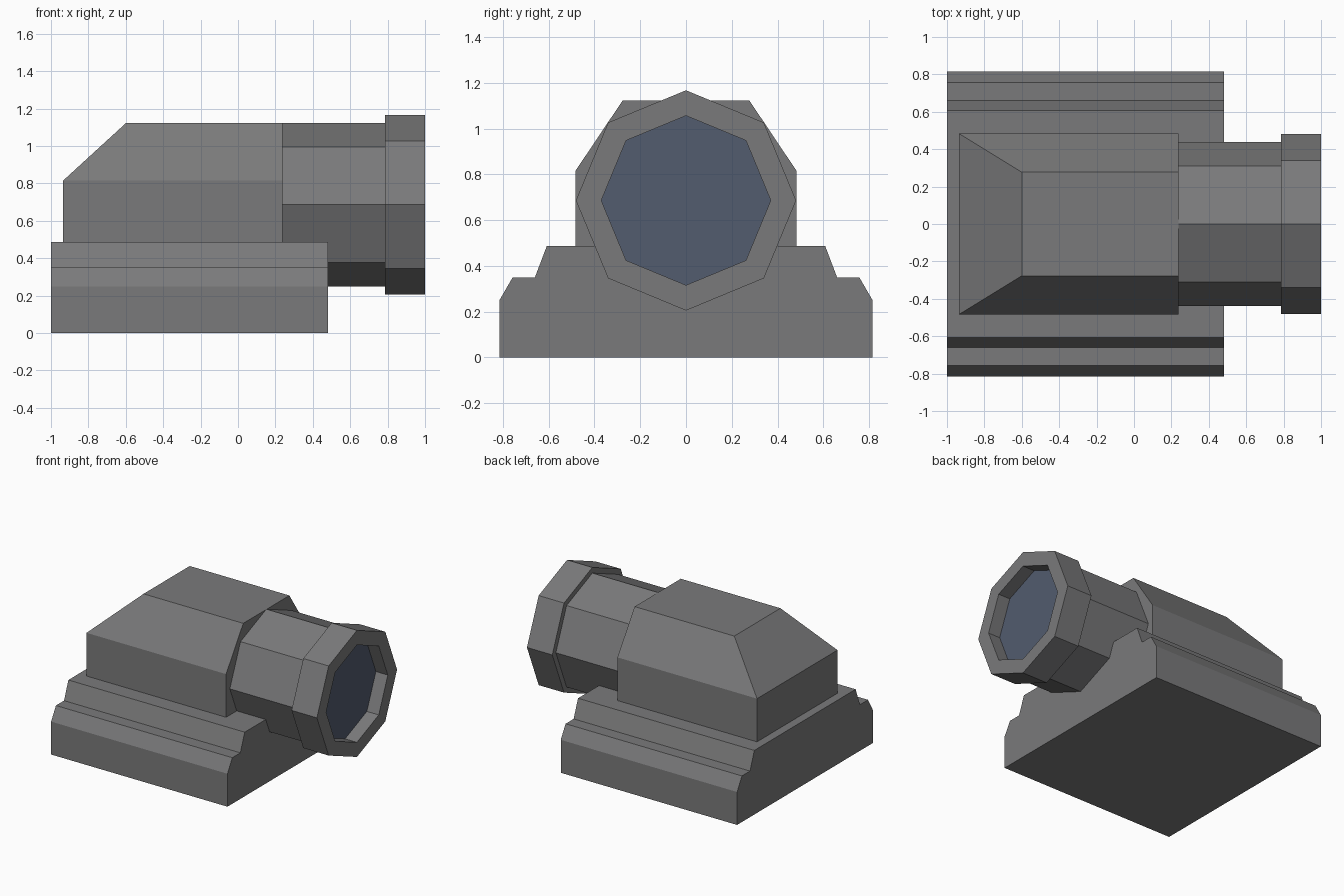
import bpy, bmesh, math

if "Cube" in bpy.data.objects:
    bpy.data.objects.remove(bpy.data.objects["Cube"])


def material(name, color):
    mat = bpy.data.materials.new(name)
    mat.diffuse_color = (*color, 1)
    mat.use_nodes = True
    mat.node_tree.nodes["Principled BSDF"].inputs["Base Color"].default_value = mat.diffuse_color
    return mat


dark_grey = material("dark_grey", (0.195, 0.195, 0.198))
blue_glass = material("blue_glass", (0.085, 0.106, 0.156))


def loft(name, rings, mat=dark_grey):
    """Join matching rings of points with quads and cap both ends."""
    bm = bmesh.new()
    loops = [[bm.verts.new(p) for p in ring] for ring in rings]
    n = len(loops[0])
    for a, b in zip(loops, loops[1:]):
        for i in range(n):
            j = (i + 1) % n
            bm.faces.new((a[i], a[j], b[j], b[i]))
    bm.faces.new(loops[0][::-1])
    bm.faces.new(loops[-1])
    bmesh.ops.recalc_face_normals(bm, faces=bm.faces)
    mesh = bpy.data.meshes.new(name)
    bm.to_mesh(mesh)
    bm.free()
    mesh.materials.append(mat)
    obj = bpy.data.objects.new(name, mesh)
    bpy.context.collection.objects.link(obj)
    return obj


def octagon(x, r, z=0.686):
    return [(x, r * math.cos(i * math.pi / 4), z + r * math.sin(i * math.pi / 4))
            for i in range(8)]


def rect(x0, x1, y, z):
    return [(x0, -y, z), (x1, -y, z), (x1, y, z), (x0, y, z)]


# Stepped base: mirrored half profile extruded along x
half = [(0.815, 0), (0.815, 0.25), (0.757, 0.35), (0.66, 0.35), (0.608, 0.487)]
profile = half + [(-y, z) for y, z in reversed(half)]
loft("base", [[(x, y, z) for y, z in profile] for x in (-1.0, 0.482)])

# Housing with chamfered sides and sloped rear
loft("housing", [rect(-0.935, 0.238, 0.483, 0.487),
                 rect(-0.935, 0.238, 0.483, 0.815),
                 rect(-0.6, 0.238, 0.277, 1.122)])

# Eight-sided barrel
loft("barrel", [octagon(0.238, 0.438), octagon(0.787, 0.438)])

# Wider collar with a recess for the lens
loft("collar", [octagon(0.787, 0.481), octagon(1.0, 0.481),
                octagon(1.0, 0.37), octagon(0.89, 0.37)])

# Lens glass set back inside the collar
loft("lens", [octagon(0.89, 0.37), octagon(0.9, 0.37)], blue_glass)
